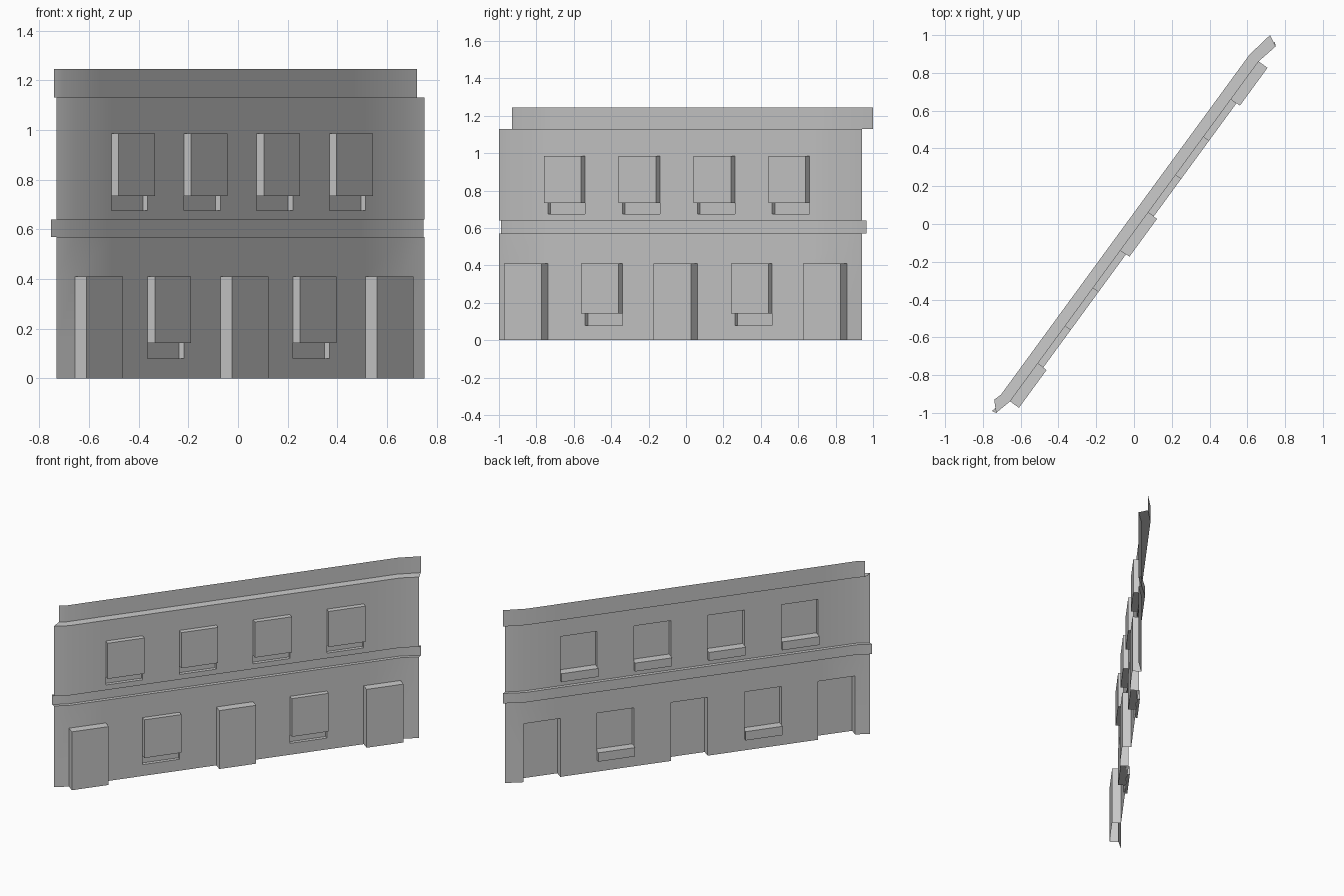
import bpy, bmesh
from mathutils import Vector

if "Cube" in bpy.data.objects:
    bpy.data.objects.remove(bpy.data.objects["Cube"])

# Plan line of the wall: straight run of nine equal bays, with a bent piece at each end
START, END = Vector((-0.656, -0.939)), Vector((0.66, 0.861))
BAYS = 9
along = (END - START).normalized()
out = Vector((-along.y, along.x))          # street side of the facade

# Relief depth of each part along the street side direction
DEPTH = {"wall": 0, "door": -0.058, "window": -0.036, "sill": 0.024,
         "band": 0.024, "cornice": 0.06}
LEFT_END = {0: (-0.73, -1.0), 0.024: (-0.752, -0.99), 0.06: (-0.74, -0.93)}
RIGHT_END = {0: (0.75, 0.94), 0.024: (0.746, 0.965), 0.06: (0.72, 1.0)}

# Height lines, and which part fills each bay between them
Z = [0, 0.08, 0.142, 0.41, 0.57, 0.64, 0.676, 0.735, 0.985, 1.13, 1.245]
COLS = BAYS + 2                            # bays plus the two end pieces


def kind(col, row):
    bay = col - 1
    if row == 9:
        return "cornice"
    if row == 4:
        return "band"
    if 0 <= bay < BAYS:
        if row < 3 and bay % 4 == 0:
            return "door"
        if bay % 4 == 2 and row in (1, 2):
            return "sill" if row == 1 else "window"
        if bay % 2 == 1 and row in (6, 7):
            return "sill" if row == 6 else "window"
    return "wall"


def point(col, depth, z):
    if col == 0:
        p = Vector(LEFT_END[depth])
    elif col == COLS:
        p = Vector(RIGHT_END[depth])
    else:
        p = START.lerp(END, (col - 1) / BAYS) + out * depth
    return (p.x, p.y, z)


parts = {name: bmesh.new() for name in DEPTH}


def quad(name, corners):
    bm = parts[name]
    bm.faces.new([bm.verts.new(point(*c)) for c in corners])


def owner(a, b):
    # Reveals belong to the part that leaves the wall plane
    order = ["sill", "window", "door", "band", "cornice", "wall"]
    return min(a, b, key=order.index)


for c in range(COLS):
    for r in range(len(Z) - 1):
        k = kind(c, r)
        d, z0, z1 = DEPTH[k], Z[r], Z[r + 1]
        # Flat panel
        quad(k, [(c, d, z0), (c, d, z1), (c + 1, d, z1), (c + 1, d, z0)])
        # Horizontal ledge up to the panel above
        if r + 2 < len(Z):
            k2 = kind(c, r + 1)
            e = DEPTH[k2]
            if e != d:
                quad(owner(k, k2), [(c, d, z1), (c, e, z1), (c + 1, e, z1), (c + 1, d, z1)])
        # Upright reveal to the next panel
        if c + 1 < COLS:
            k2 = kind(c + 1, r)
            e = DEPTH[k2]
            if e != d:
                quad(owner(k, k2), [(c + 1, d, z0), (c + 1, d, z1), (c + 1, e, z1), (c + 1, e, z0)])

NAMES = {"wall": "wall", "door": "door_recesses", "window": "window_recesses",
         "sill": "window_sills", "band": "floor_band", "cornice": "cornice"}
for name, bm in parts.items():
    bmesh.ops.remove_doubles(bm, verts=bm.verts, dist=0.0005)
    mesh = bpy.data.meshes.new(NAMES[name])
    bm.to_mesh(mesh)
    bm.free()
    obj = bpy.data.objects.new(NAMES[name], mesh)
    bpy.context.collection.objects.link(obj)
    # Soft bend near the ends, crisp reveals
    bpy.ops.object.select_all(action='DESELECT')
    bpy.context.view_layer.objects.active = obj
    obj.select_set(True)
    bpy.ops.object.shade_smooth_by_angle()
